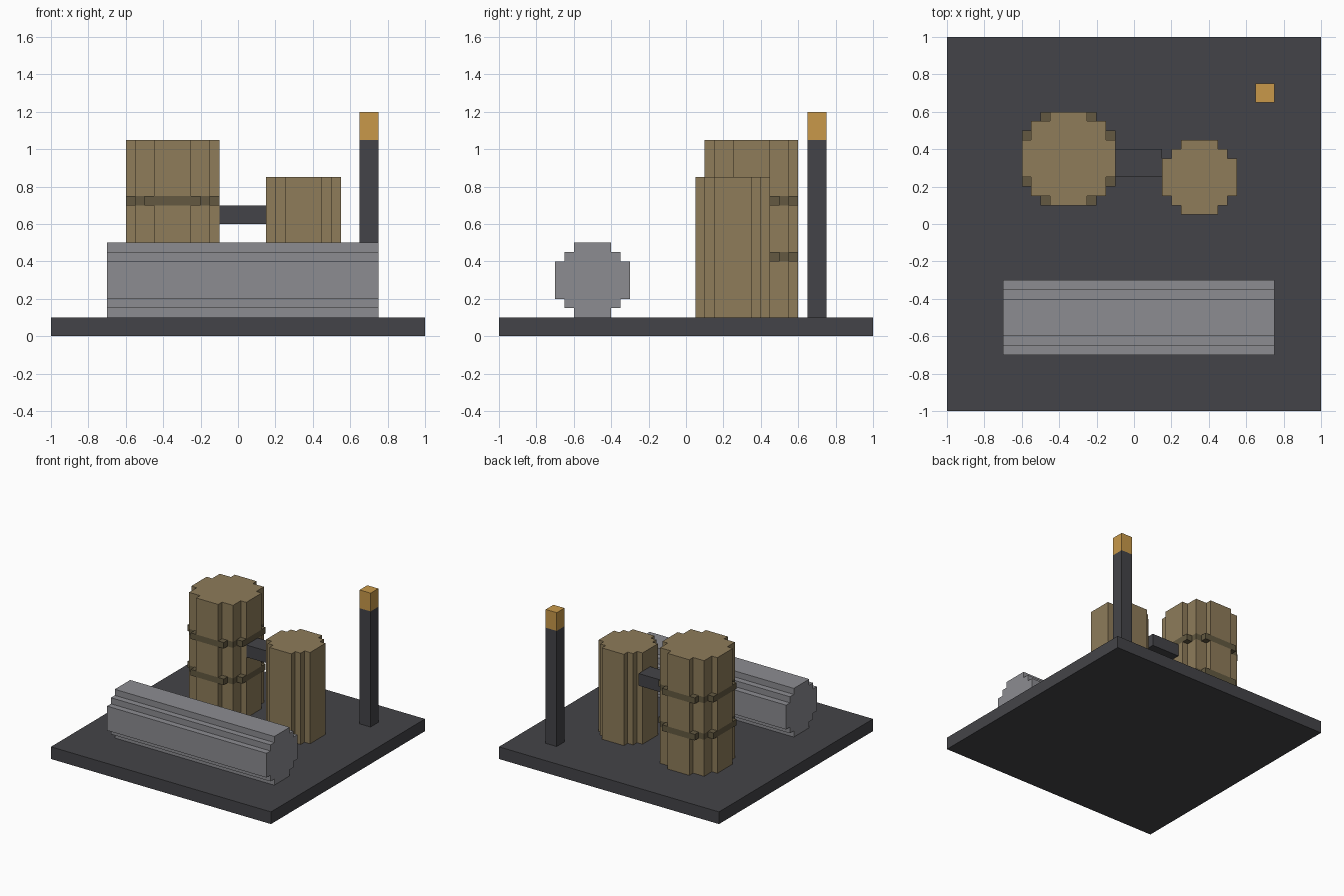
import bpy, bmesh
from mathutils import Matrix, Vector

cube = bpy.data.objects.get("Cube")
if cube:
    bpy.data.objects.remove(cube, do_unlink=True)

V = 0.05  # grid step of the blocky style


def material(name, rgb):
    lin = [((c / 255 + 0.055) / 1.055) ** 2.4 for c in rgb] + [1.0]
    m = bpy.data.materials.new(name)
    m.use_nodes = True
    m.diffuse_color = lin
    m.node_tree.nodes["Principled BSDF"].inputs["Base Color"].default_value = lin
    return m


dark = material("dark_metal", (68, 68, 72))
grey = material("grey_steel", (140, 140, 145))
tan = material("tan_cladding", (142, 124, 90))
brown = material("brown_band", (99, 89, 65))
amber = material("amber_light", (200, 153, 74))


def finish(name, bm, mat):
    bmesh.ops.recalc_face_normals(bm, faces=bm.faces)
    me = bpy.data.meshes.new(name)
    bm.to_mesh(me)
    bm.free()
    me.materials.append(mat)
    ob = bpy.data.objects.new(name, me)
    bpy.context.collection.objects.link(ob)
    return ob


def box(name, lo, hi, mat):
    lo, hi = Vector(lo), Vector(hi)
    bm = bmesh.new()
    bmesh.ops.create_cube(bm, size=1, matrix=Matrix.Translation((lo + hi) / 2)
                          @ Matrix.Diagonal((*(hi - lo), 1)))
    return finish(name, bm, mat)


def stepped_round(quarter):
    """Mirror a stepped quarter outline (from +u to +v) into a closed loop."""
    pts = []
    for su, sv in ((1, 1), (-1, 1), (-1, -1), (1, -1)):
        q = [(su * u * V, sv * v * V) for u, v in quarter]
        pts += q if su * sv > 0 else q[::-1]
    return pts


def prism(name, quarter, centre, start, end, mat, axis="z"):
    """Extrude the stepped round along z, or along x for a lying tank."""
    a, b = centre
    bm = bmesh.new()
    ring = []
    for u, v in stepped_round(quarter):
        p = (a + u, b + v, start) if axis == "z" else (start, a + u, b + v)
        ring.append(bm.verts.new(p))
    face = bm.faces.new(ring)
    ext = bmesh.ops.extrude_face_region(bm, geom=[face])
    move = (0, 0, end - start) if axis == "z" else (end - start, 0, 0)
    bmesh.ops.translate(bm, vec=move,
                        verts=[e for e in ext["geom"] if isinstance(e, bmesh.types.BMVert)])
    return finish(name, bm, mat)


# Stepped quarter outlines, in grid steps
SMALL = [(4, 2), (3, 2), (3, 3), (2, 3), (2, 4)]
LARGE = [(5, 2), (4, 2), (4, 4), (2, 4), (2, 5)]
BAND = [(5, 3), (4, 3), (4, 4), (3, 4), (3, 5)]

# Base slab
box("base_slab", (-1, -1, 0), (1, 1, 0.1), dark)

# Large silo: clad sections separated by two bands that fill the notches
silo = (-0.35, 0.35)
levels = [0.1, 0.4, 0.45, 0.7, 0.75, 1.05]
for i, (z0, z1) in enumerate(zip(levels, levels[1:])):
    if i % 2:
        prism(f"large_silo_band_{i // 2 + 1}", BAND, silo, z0, z1, brown)
    else:
        prism(f"large_silo_section_{i // 2 + 1}", LARGE, silo, z0, z1, tan)

# Small silo and connecting pipe
prism("small_silo", SMALL, (0.35, 0.25), 0.1, 0.85, tan)
box("connecting_pipe", (-0.1, 0.25, 0.6), (0.15, 0.4, 0.7), dark)

# Lying tank
prism("horizontal_tank", SMALL, (-0.5, 0.3), -0.7, 0.75, grey, axis="x")

# Chimney with amber tip
box("chimney_post", (0.65, 0.65, 0.1), (0.75, 0.75, 1.05), dark)
box("chimney_tip", (0.65, 0.65, 1.05), (0.75, 0.75, 1.2), amber)
